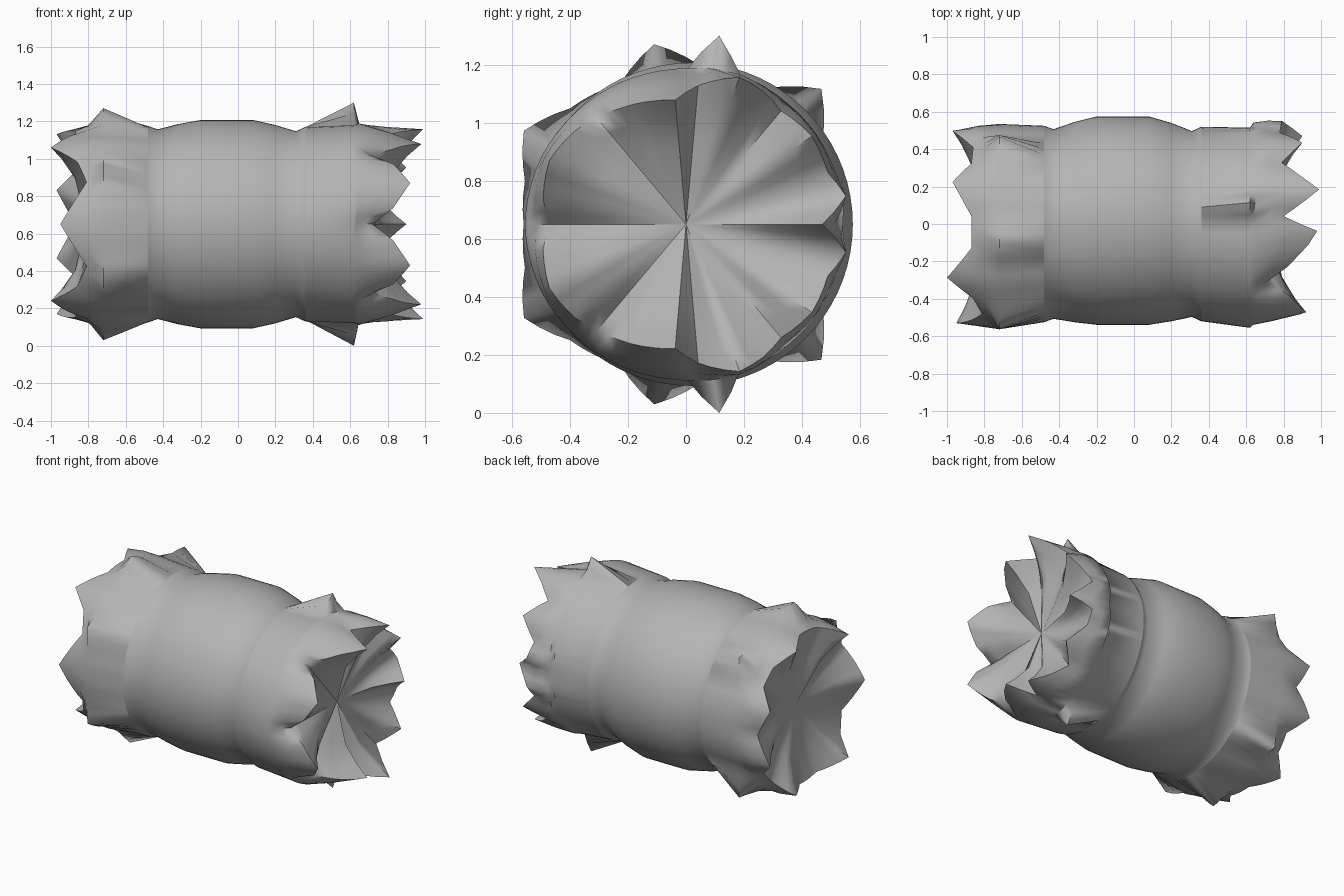
import bpy, bmesh
from math import sin, cos, radians

if "Cube" in bpy.data.objects:
    bpy.data.objects.remove(bpy.data.objects["Cube"], do_unlink=True)

COLS = 72
AXIS_Z = 0.65
BARK_R = 0.535

grey = bpy.data.materials.new("plain_grey")
grey.use_nodes = True
grey.diffuse_color = (0.46, 0.46, 0.46, 1)
grey.node_tree.nodes["Principled BSDF"].inputs["Base Color"].default_value = (0.46, 0.46, 0.46, 1)
grey.node_tree.nodes["Principled BSDF"].inputs["Roughness"].default_value = 0.9


def point(x, deg, r, dy=0.0):
    """Angle runs from the front (0) over the top (90) to the back (180)."""
    a = radians(deg)
    return (x, dy - r * cos(a), AXIS_Z + r * sin(a))


def sample(knots, deg):
    """Values at an angle, blended between knots and mirrored top to bottom."""
    d = deg if deg <= 180 else 360 - deg
    for lo, hi in zip(knots, knots[1:]):
        if d <= hi[0]:
            t = (d - lo[0]) / (hi[0] - lo[0])
            return [p + (q - p) * t for p, q in zip(lo[1:], hi[1:])]


def skin(name, places, centre=None, angle=50):
    """Bridge a row of rings, optionally closed by a fan."""
    bm = bmesh.new()
    rings = [[bm.verts.new(p(i * 360 / COLS)) for i in range(COLS)] for p in places]
    for a, b in zip(rings, rings[1:]):
        for i in range(COLS):
            j = (i + 1) % COLS
            bm.faces.new((a[i], a[j], b[j], b[i]))
    if centre:
        tip = bm.verts.new(centre)
        for i in range(COLS):
            bm.faces.new((rings[-1][i], rings[-1][(i + 1) % COLS], tip))
    bmesh.ops.recalc_face_normals(bm, faces=bm.faces)
    mesh = bpy.data.meshes.new(name)
    bm.to_mesh(mesh)
    bm.free()
    mesh.materials.append(grey)
    obj = bpy.data.objects.new(name, mesh)
    bpy.context.collection.objects.link(obj)
    bpy.ops.object.select_all(action="DESELECT")
    obj.select_set(True)
    bpy.context.view_layer.objects.active = obj
    bpy.ops.object.shade_smooth_by_angle(angle=radians(angle))


# Bulging middle drum between the two grooves
drum = [(-0.48, 0.525, 0), (-0.43, 0.507, 0), (-0.32, 0.535, 0.01), (-0.2, 0.557, 0.018),
        (0.08, 0.557, 0.018), (0.2, 0.53, 0.01), (0.31, 0.497, 0), (0.36, 0.52, 0)]
skin("drum", [lambda d, x=x, r=r, dy=dy: point(x, d, r, dy) for x, r, dy in drum])

# Torn rims: angle, length along the axis, radius
right_rim = [(0, 0.72, 0.47), (10, 0.83, 0.5), (25, 0.92, 0.52), (40, 0.83, 0.5), (50, 0.71, 0.48),
             (60, 0.82, 0.46), (75, 0.93, 0.44), (85, 0.98, 0.43), (95, 0.8, 0.48),
             (110, 0.99, 0.54), (120, 0.88, 0.53), (130, 0.79, 0.51), (145, 0.9, 0.53),
             (160, 0.78, 0.52), (170, 0.79, 0.56), (180, 0.9, 0.47)]
left_rim = [(0, 0.95, 0.53), (25, 0.81, 0.53), (40, 0.86, 0.52), (55, 1.0, 0.5), (75, 0.87, 0.5),
            (95, 0.87, 0.5), (115, 0.97, 0.53), (130, 0.87, 0.5), (145, 0.86, 0.5),
            (160, 0.97, 0.53), (180, 0.87, 0.49)]
# Flared shoulders: angle, radius
right_flare = [(0, 0.555), (25, 0.55), (50, 0.54), (90, 0.53), (100, 0.66), (110, 0.54),
               (150, 0.52), (180, 0.515)]
left_flare = [(0, 0.56), (15, 0.575), (30, 0.645), (45, 0.565), (65, 0.535), (80, 0.63), (95, 0.55),
              (120, 0.54), (135, 0.66), (150, 0.54), (180, 0.535)]


def torn_end(name, side, rim, flare, groove, shoulder_x, steps, cap_x):
    def bark(t):
        """Ring part of the way from the shoulder to the torn rim."""
        def place(d):
            x, r = sample(rim, d)
            return point(side * (shoulder_x + (x - shoulder_x) * t), d, BARK_R + (r - BARK_R) * t + 0.012)
        return place

    def torn(t):
        """Ring part of the way from the heart of the cap to the rim."""
        def place(d):
            x, r = sample(rim, d)
            return point(side * (cap_x + (x - cap_x) * t ** 2.2), d, r * t)
        return place

    places = [lambda d: point(side * groove[0], d, groove[1]),
              lambda d: point(side * shoulder_x, d, sample(flare, d)[0])]
    places += [bark(t) for t in steps]
    places += [lambda d: point(side * sample(rim, d)[0], d, sample(rim, d)[1]), torn(0.85), torn(0.6)]
    skin(name, places, (side * cap_x, 0, AXIS_Z), 60)


torn_end("right_torn_end", 1, right_rim, right_flare, (0.36, 0.52), 0.62, (0.1, 0.55), 0.73)
torn_end("left_torn_end", -1, left_rim, left_flare, (0.48, 0.525), 0.72, (0.55,), 0.81)
